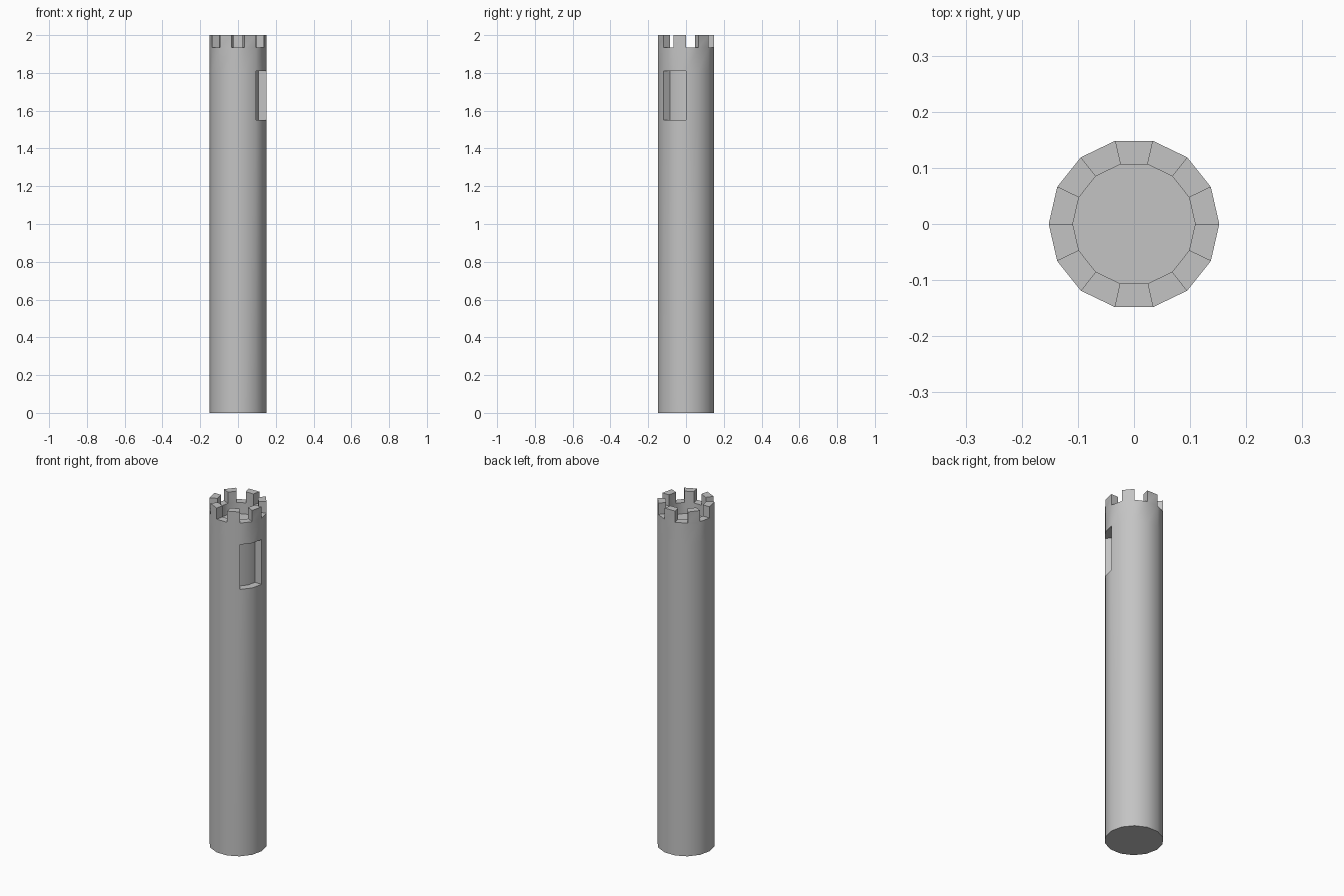
import bpy, bmesh
from math import cos, sin, pi, radians

cube = bpy.data.objects.get("Cube")
if cube:
    bpy.data.objects.remove(cube, do_unlink=True)

SIDES = 14
OUTER, INNER = 0.152, 0.109
SILL, LINTEL = 1.55, 1.81           # window recess heights
FLOOR, WALK, TOP = 1.87, 1.935, 2.0  # roof floor, gap bottom, merlon top
WINDOW = (12, 13)                    # sides holding the window

stone = bpy.data.materials.new("grey stone")
stone.use_nodes = True
stone.diffuse_color = (0.55, 0.55, 0.55, 1)
stone.node_tree.nodes["Principled BSDF"].inputs["Base Color"].default_value = (0.55, 0.55, 0.55, 1)

bm = bmesh.new()
cache = {}


def vert(k, r, z):
    """Shared vertex at corner k, radius r and height z."""
    key = (k % SIDES, r, z)
    if key not in cache:
        a = 2 * pi * key[0] / SIDES
        cache[key] = bm.verts.new((r * cos(a), r * sin(a), z))
    return cache[key]


def wall(k, r, z0, z1):
    bm.faces.new([vert(k, r, z0), vert(k + 1, r, z0), vert(k + 1, r, z1), vert(k, r, z1)])


def ledge(k, z):
    bm.faces.new([vert(k, OUTER, z), vert(k + 1, OUTER, z), vert(k + 1, INNER, z), vert(k, INNER, z)])


def jamb(k, z0, z1):
    bm.faces.new([vert(k, OUTER, z0), vert(k, OUTER, z1), vert(k, INNER, z1), vert(k, INNER, z0)])


for k in range(SIDES):
    # Shaft and parapet
    wall(k, OUTER, 0, SILL)
    wall(k, OUTER, LINTEL, WALK)
    wall(k, INNER, FLOOR, WALK)

    # Window recess
    if k in WINDOW:
        wall(k, INNER, SILL, LINTEL)
        ledge(k, SILL)
        ledge(k, LINTEL)
    else:
        wall(k, OUTER, SILL, LINTEL)

    # Battlements: gaps and merlons alternate
    if k % 2:
        wall(k, OUTER, WALK, TOP)
        wall(k, INNER, WALK, TOP)
        ledge(k, TOP)
        jamb(k, WALK, TOP)
        jamb(k + 1, WALK, TOP)
    else:
        ledge(k, WALK)

# Window sides
jamb(WINDOW[0], SILL, LINTEL)
jamb(WINDOW[-1] + 1, SILL, LINTEL)

# Base and roof floor
bm.faces.new([vert(k, OUTER, 0) for k in range(SIDES)])
bm.faces.new([vert(k, INNER, FLOOR) for k in range(SIDES)])

bmesh.ops.recalc_face_normals(bm, faces=bm.faces[:])
mesh = bpy.data.meshes.new("tower")
bm.to_mesh(mesh)
bm.free()
mesh.materials.append(stone)

tower = bpy.data.objects.new("tower", mesh)
bpy.context.collection.objects.link(tower)
for other in bpy.context.selected_objects:
    other.select_set(False)
tower.select_set(True)
bpy.context.view_layer.objects.active = tower
bpy.ops.object.shade_smooth_by_angle(angle=radians(30))
